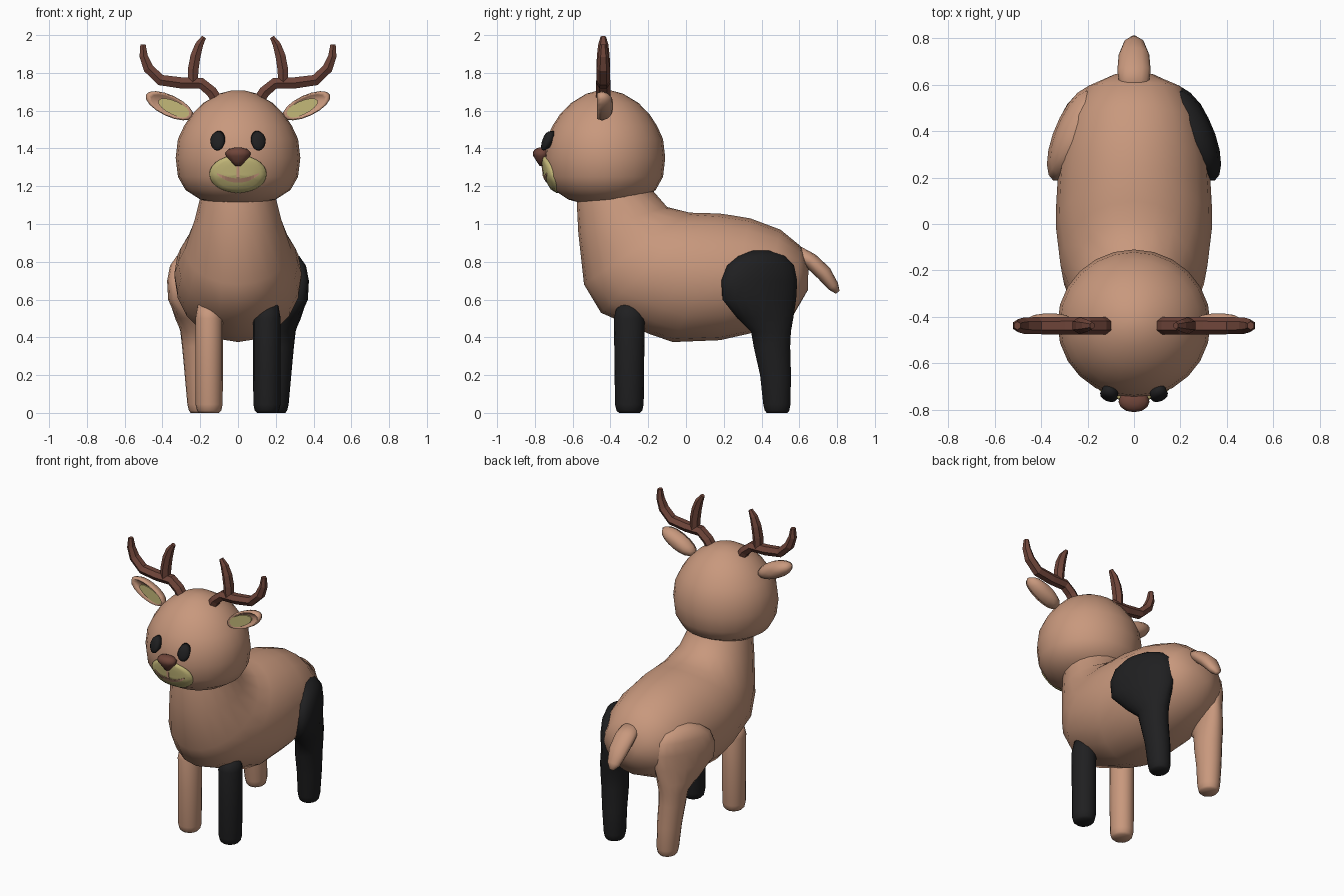
import bpy, bmesh
from math import sin, cos, pi, sqrt
from mathutils import Vector as V

if "Cube" in bpy.data.objects:
    bpy.data.objects.remove(bpy.data.objects["Cube"])


def material(name, rgb):
    m = bpy.data.materials.new(name)
    m.diffuse_color = (*rgb, 1)
    m.use_nodes = True
    m.node_tree.nodes["Principled BSDF"].inputs["Base Color"].default_value = m.diffuse_color
    return m


TAN = material("tan fur", (0.58, 0.315, 0.205))
BLACK = material("black", (0.014, 0.014, 0.015))
BROWN = material("dark brown", (0.16, 0.06, 0.042))
CREAM = material("yellow cream", (0.55, 0.48, 0.19))


def loft(name, rings, mat, smooth=True, side=1):
    """Skin closed rings of points, cap both ends; side=-1 mirrors in x."""
    bm = bmesh.new()
    rows = [[bm.verts.new((p[0] * side, p[1], p[2])) for p in r] for r in rings]
    n = len(rows[0])
    for a, b in zip(rows, rows[1:]):
        for i in range(n):
            j = (i + 1) % n
            bm.faces.new((a[i], a[j], b[j], b[i]))
    bm.faces.new(rows[0])
    bm.faces.new(rows[-1])
    bmesh.ops.recalc_face_normals(bm, faces=bm.faces)
    for f in bm.faces:
        f.smooth = smooth
    me = bpy.data.meshes.new(name)
    bm.to_mesh(me)
    bm.free()
    me.materials.append(mat)
    ob = bpy.data.objects.new(name, me)
    bpy.context.collection.objects.link(ob)
    return ob


def oval(c, u, v, n=16):
    """Ring around c with half axes u and v."""
    c, u, v = V(c), V(u), V(v)
    return [c + u * cos(2 * pi * i / n) + v * sin(2 * pi * i / n) for i in range(n)]


def flat(cx, cy, z, rx, ry, n=16, shear=0):
    return oval((cx, cy, z), (rx, 0, 0), (-shear * ry, ry, 0), n)


def tube(path, n):
    """Rings across a path of (x, y, z, half width, half thickness) points."""
    pts = [V(p[:3]) for p in path]
    out = []
    for i, p in enumerate(path):
        t = (pts[min(i + 1, len(pts) - 1)] - pts[max(i - 1, 0)]).normalized()
        # antlers lie in the xz plane, the tail in the yz plane
        side = V((0, 1, 0)) if abs(t.y) < 1e-4 else V((1, 0, 0))
        out.append(oval(pts[i], side * p[3], t.cross(side).normalized() * p[4], n))
    return out


# Body: front/belly point, neck/back point, half width
body = [((-.55, 1.30), (-.24, 1.30), .16), ((-.58, 1.15), (-.17, 1.17), .195),
        ((-.57, .95), (-.10, 1.09), .23), ((-.54, .68), (.02, 1.06), .28),
        ((-.45, .53), (.10, 1.058), .317), ((-.20, .42), (.18, 1.055), .337),
        ((-.07, .375), (.25, 1.045), .335), ((.18, .385), (.34, 1.03), .325),
        ((.38, .43), (.50, .97), .285), ((.57, .52), (.61, .88), .205),
        ((.645, .65), (.648, .76), .08)]
rings = []
for a, b, w in body:
    a, b = V((0, *a)), V((0, *b))
    rings.append(oval((a + b) / 2, (w, 0, 0), (b - a) / 2, 20))
loft("body", rings, TAN)

# Head: turned profile of (z, radius)
HEAD = [(1.105, .05), (1.108, .12), (1.13, .20), (1.18, .278), (1.25, .318), (1.35, .33),
        (1.45, .318), (1.52, .285), (1.58, .245), (1.64, .185), (1.69, .10), (1.708, .03)]
loft("head", [flat(0, -.43, z, r, r * .97, 24) for z, r in HEAD], TAN)


def on_head(x, z, off):
    """Point on the front of the head, raised by off."""
    for (z0, r0), (z1, r1) in zip(HEAD, HEAD[1:]):
        if z0 <= z <= z1:
            r = r0 + (r1 - r0) * (z - z0) / (z1 - z0)
            return (x, -.43 - .97 * sqrt(max(r * r - x * x, 0)) - off, z)


# Muzzle patch following the head
rings = []
for k, off in ((1.0, -.004), (.99, .010), (.8, .015), (.55, .016), (.3, .016), (.04, .016)):
    rings.append([on_head(.152 * k * cos(pi * i / 14), 1.264 + .1 * k * sin(pi * i / 14), off)
                  for i in range(28)])
loft("muzzle", rings, CREAM)

# Smile and the line below the nose
rings = []
for i in range(-8, 9):
    x, z, h = i / 8 * .112, 1.23 + .036 * (i / 8) ** 2, .011 - .007 * (i / 8) ** 4
    rings.append([on_head(x, z - h, .008), on_head(x, z - h, .0195),
                  on_head(x, z + h, .0195), on_head(x, z + h, .008)])
loft("mouth", rings, TAN, False)
loft("mouth_line", [[on_head(-.008, z, .008), on_head(-.008, z, .0195),
                     on_head(.008, z, .0195), on_head(.008, z, .008)]
                    for z in (1.235, 1.25, 1.28, 1.32)], TAN, False)

# Nose
loft("nose", [flat(0, -.765, z, r, r * .69, 12) for z, r in
              ((1.307, .015), (1.33, .036), (1.36, .064), (1.38, .067), (1.397, .05), (1.404, .02))],
     BROWN)

# Tail
loft("tail", tube([(0, .58, .85, .06, .04), (0, .66, .805, .072, .042), (0, .73, .74, .066, .042),
                   (0, .78, .67, .045, .03), (0, .803, .638, .014, .012)], 12), TAN)

FRONT_LEG = [(0, .052, .055), (.012, .064, .068), (.045, .072, .076), (.3, .073, .079),
             (.5, .073, .082), (.57, .06, .065)]
# Hind leg rings: z, centre x, centre y, half width, half depth, shear
HIND_LEG = [(0, .2, .482, .05, .055, 0), (.012, .2, .482, .06, .066, 0),
            (.045, .2, .481, .068, .073, 0), (.2, .207, .474, .075, .083, 0),
            (.35, .216, .455, .08, .098, 0), (.43, .222, .45, .083, .107, .05),
            (.5, .238, .42, .09, .15, .2), (.6, .258, .388, .088, .198, .35),
            (.7, .262, .388, .088, .204, .35), (.78, .258, .395, .08, .18, .35),
            (.83, .243, .4, .07, .125, .35), (.86, .22, .4, .045, .06, .35)]
ANTLER = [(.095, 1.63, .038), (.14, 1.70, .038), (.195, 1.745, .038), (.30, 1.747, .038),
          (.41, 1.762, .037), (.475, 1.825, .035), (.50, 1.89, .028), (.503, 1.95, .018)]
TINE = [(.24, 1.74, .034), (.237, 1.82, .036), (.225, 1.89, .034), (.205, 1.95, .027),
        (.18, 1.99, .015)]

for s, side in ((1, "right"), (-1, "left")):
    leg_mat = BLACK if s > 0 else TAN
    # Legs
    loft("front_leg_" + side, [flat(.153, -.30, z, a, b) for z, a, b in FRONT_LEG],
         leg_mat, side=s)
    loft("hind_leg_" + side, [flat(x, y, z, a, b, 18, sh) for z, x, y, a, b, sh in HIND_LEG],
         leg_mat, side=s)
    # Antlers, six-sided
    for name, path in (("antler_", ANTLER), ("antler_tine_", TINE)):
        loft(name + side, tube([(x, -.438, z, r, r * .9) for x, z, r in path], 6),
             BROWN, False, s)
    # Ears, leaf shaped with a recessed lining
    axis, across = V((.905, 0, .425)), V((-.425, 0, .905))
    mid = V((.363, 0, 1.626))
    loft("ear_" + side, [oval(mid + V((0, y, 0)), axis * .138 * k, across * .056 * k)
                         for y, k in ((-.452, .76), (-.472, .90), (-.445, 1), (-.412, .86),
                                      (-.392, .55), (-.386, .2))], TAN, side=s)
    loft("ear_lining_" + side, [oval(mid - axis * .03 + V((0, y, 0)), axis * .095, across * .036)
                                for y in (-.453, -.461)], CREAM, False, s)
    # Eyes, domed ovals
    loft("eye_" + side, [oval((.108 + .3 * d, -.738 - d, 1.44 - .35 * d),
                              V((.037, .012, 0)) * k, V((0, .012, .05)) * k)
                         for d, k in ((-.025, .9), (.004, 1), (.014, .85), (.02, .5), (.022, .1))],
         BLACK, side=s)
